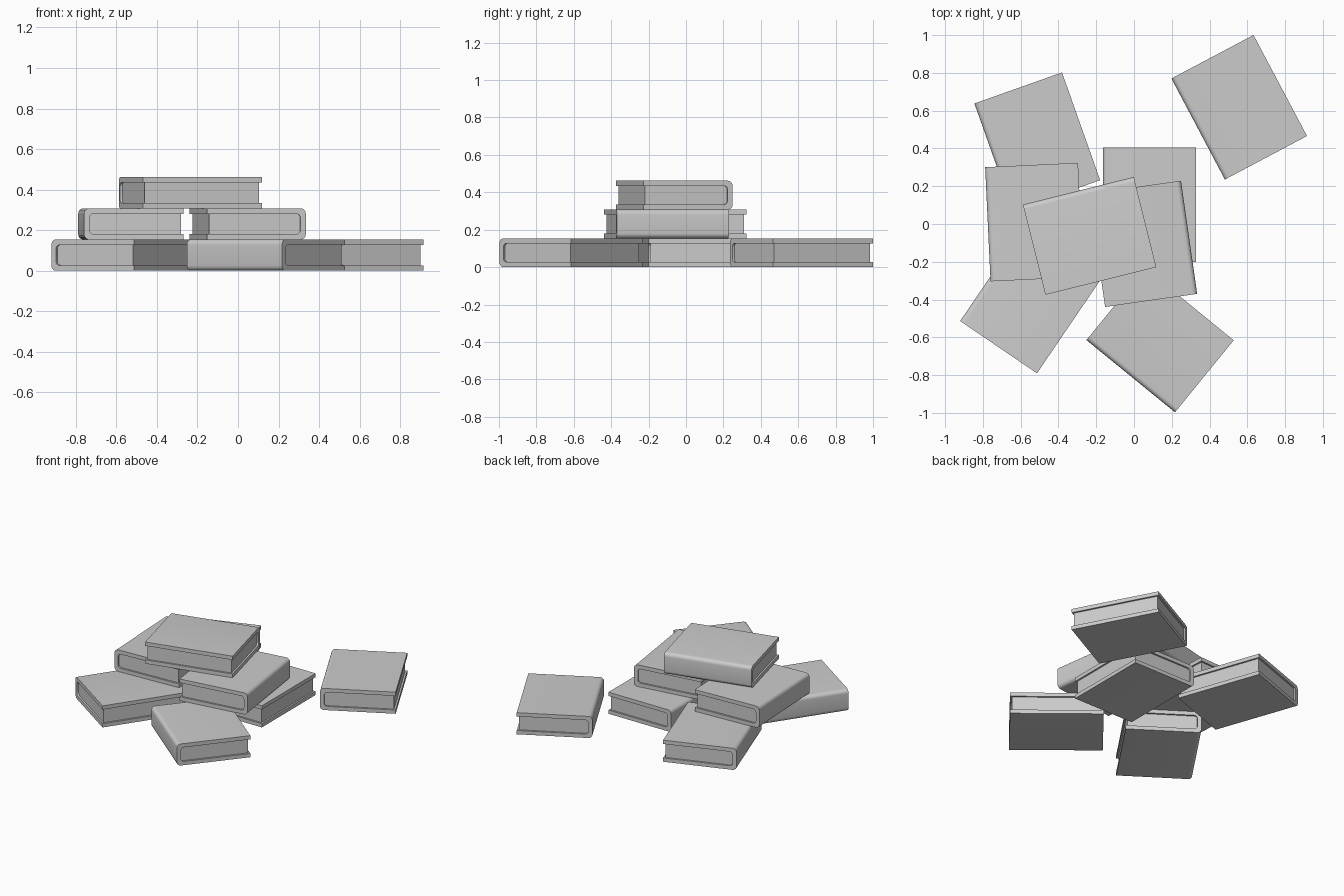
import bpy, bmesh, math

if "Cube" in bpy.data.objects:
    bpy.data.objects.remove(bpy.data.objects["Cube"])

W, H, T = 0.492, 0.605, 0.154   # cover width, spine height, thickness
BOARD = 0.027                   # cover board thickness
INSET = 0.012                   # how far pages sit inside the cover


def rounded_left(x0, x1, z0, z1, r, n=5):
    """Profile from bottom right, round the two left corners, to top right."""
    pts = [(x1, z0)]
    for cz, start in ((z0 + r, 270), (z1 - r, 180)):
        for i in range(n + 1):
            a = math.radians(start - 90 * i / n)
            pts.append((x0 + r + r * math.cos(a), cz + r * math.sin(a)))
    return pts + [(x1, z1)]


def extrude(name, profile, depth, loc, angle):
    bm = bmesh.new()
    face = bm.faces.new([bm.verts.new((x, -depth / 2, z)) for x, z in profile])
    res = bmesh.ops.extrude_face_region(bm, geom=[face], use_keep_orig=True)
    moved = [v for v in res["geom"] if isinstance(v, bmesh.types.BMVert)]
    bmesh.ops.translate(bm, verts=moved, vec=(0, depth, 0))
    bmesh.ops.recalc_face_normals(bm, faces=bm.faces)
    mesh = bpy.data.meshes.new(name)
    bm.to_mesh(mesh)
    bm.free()
    ob = bpy.data.objects.new(name, mesh)
    bpy.context.collection.objects.link(ob)
    ob.location = loc
    ob.rotation_euler.z = math.radians(angle)
    bpy.ops.object.select_all(action="DESELECT")
    ob.select_set(True)
    bpy.context.view_layer.objects.active = ob
    bpy.ops.object.shade_smooth_by_angle(angle=math.radians(35))


# cover is a U around the page block, spine on local -x
outer = rounded_left(-W / 2, W / 2, 0, T, 0.026)
inner = rounded_left(-W / 2 + BOARD, W / 2, BOARD, T - BOARD, 0.02)
pages = rounded_left(-W / 2 + BOARD, W / 2 - INSET, BOARD, T - BOARD, 0.02)


def book(i, x, y, level, angle):
    loc = (x, y, level * T)
    extrude(f"book_cover_{i}", outer + inner[::-1], H, loc, angle)
    extrude(f"book_pages_{i}", pages, H - 2 * INSET, loc, angle)


# x, y, layer of the pile, rotation
books = [
    (0.557, 0.618, 0, 27.9),
    (-0.512, 0.435, 0, 19.5),
    (0.082, 0.102, 0, 0),
    (-0.547, -0.402, 0, -34.2),
    (0.138, -0.615, 0, 50.8),
    (-0.528, 0.010, 1, 2.7),
    (0.048, -0.105, 1, 188.1),
    (-0.235, -0.063, 2, -76),
]
for i, b in enumerate(books, 1):
    book(i, *b)
